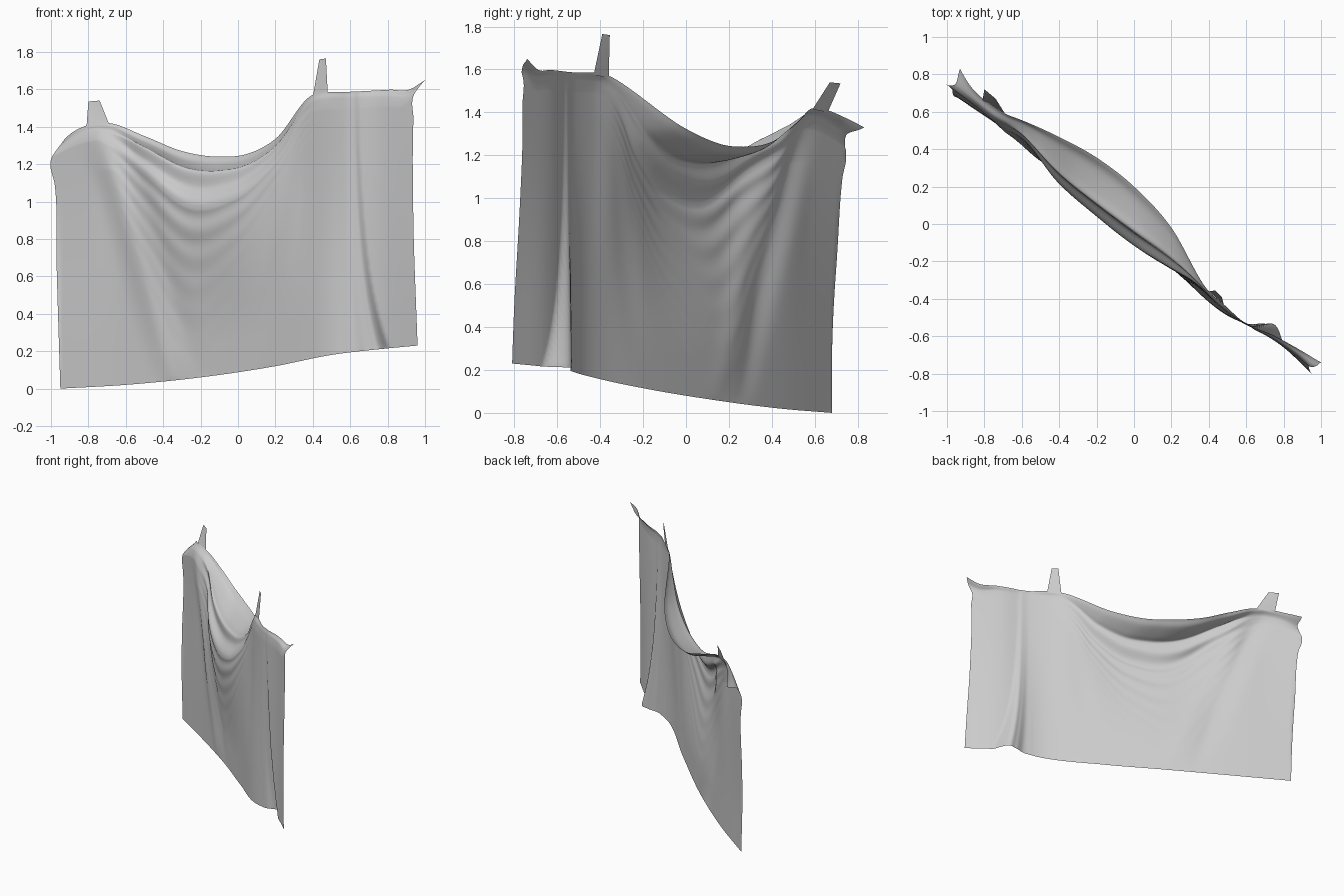
import bpy
import math
from mathutils import Vector

default_cube = bpy.data.objects.get("Cube")
if default_cube:
    bpy.data.objects.remove(default_cube, do_unlink=True)

COLUMNS, ROWS = 180, 140


def make_material(name, color):
    material = bpy.data.materials.new(name)
    material.use_nodes = True
    material.diffuse_color = color
    material.node_tree.nodes["Principled BSDF"].inputs["Base Color"].default_value = color
    return material


def curve(points, x):
    """Smooth curve through a few (position, value) points."""
    if x <= points[0][0]:
        return points[0][1]
    if x >= points[-1][0]:
        return points[-1][1]

    def chord(k):
        (xa, ya), (xb, yb) = points[k], points[k + 1]
        return (yb - ya) / (xb - xa)

    def slope(k):
        if k == 0:
            return chord(0)
        if k == len(points) - 1:
            return chord(k - 1)
        before = points[k][0] - points[k - 1][0]
        after = points[k + 1][0] - points[k][0]
        return (chord(k - 1) * after + chord(k) * before) / (before + after)

    i = max(k for k in range(len(points) - 1) if points[k][0] <= x)
    (xa, ya), (xb, yb) = points[i], points[i + 1]
    width = xb - xa
    t = (x - xa) / width
    rise = t * t * (3 - 2 * t)
    return (ya + (yb - ya) * rise
            + slope(i) * width * t * (1 - t) ** 2
            - slope(i + 1) * width * t * t * (1 - t))


def bell(value, width):
    return math.exp(-(value / width) ** 2)


def ease(value):
    t = max(0, min(1, value))
    return t * t * (3 - 2 * t)


# Height of the upper and lower hems along the cloth
TOP_HEIGHT = [(-.96, 1.33), (-.9, 1.37), (-.8, 1.41), (-.7, 1.42), (-.5, 1.35), (-.3, 1.27),
              (-.1, 1.24), (.05, 1.255), (.2, 1.335), (.4, 1.57), (.44, 1.58), (.6, 1.587),
              (.8, 1.598), (.9, 1.606), (.945, 1.65)]
HEM_HEIGHT = [(-.95, 0), (-.6, .02), (-.2, .06), (.2, .12), (.5, .18), (.8, .215), (.96, .23)]

# Plan of the upper hem, the belly of the drape and the lower hem
TOP_PLAN = [(-.96, .83), (-.88, .73), (-.8, .66), (-.69, .59), (-.6, .555), (-.4, .465), (-.2, .355),
            (0, .2), (.2, -.02), (.4, -.36), (.48, -.43), (.58, -.52), (.75, -.6), (.9, -.7), (.945, -.74)]
BELLY_PLAN = [(-1, .745), (-.8, .595), (-.6, .45), (-.4, .21), (-.2, .03), (0, -.12), (.2, -.24),
              (.35, -.33), (.45, -.43), (.58, -.53), (.75, -.62), (.95, -.77)]
HEM_PLAN = [(-.95, .68), (-.6, .44), (-.2, .13), (.15, -.18), (.5, -.49), (.58, -.53),
            (.8, -.66), (.96, -.81)]

# Share of the upper hem's plan at each depth, and depth of the swags along the cloth
COWL = [(0, 1), (.04, .8), (.08, .46), (.11, .32), (.15, .23), (.21, .12), (.3, 0)]
GATHER = [(-.75, .3), (-.5, .7), (-.25, 1), (0, .75), (.2, .45), (.4, .3)]

# Sideways pull of both ends
LEFT_PULL = [(0, .03), (.08, -.04), (.18, -.02), (.5, -.01), (1, .01)]
RIGHT_PULL = [(0, .055), (.025, .025), (.05, 0), (.15, -.007), (.5, -.008), (1, .015)]
LOOSE_FOLD = [(.54, 0), (.62, .012), (.7, .06), (.775, .07), (.805, 0)]


def cloth_point(u, v):
    base = -.96 + 1.905 * u
    x = base + curve(RIGHT_PULL, v) * u ** 22 + curve(LEFT_PULL, v) * (1 - u) ** 22
    top, hem = curve(TOP_HEIGHT, base), curve(HEM_HEIGHT, x)
    z = top + (hem - top) * v
    depth = top - z

    # Swags hang between the two tabs and gather towards them
    swag = min(1, 2.5 * max(0, 1 - ((x + .14) / .54) ** 2))
    gather = curve(GATHER, x)
    spread = depth / gather

    belly = curve(BELLY_PLAN, x)
    y = belly
    y += (curve(TOP_PLAN, base) - belly) * curve(COWL, spread)
    y += (curve(HEM_PLAN, x) - belly) * ease((v - .1) / .75)
    y += .032 * swag * gather * math.sin(spread * 42) * math.exp(-spread * 4.5) * min(1, spread * 9)

    # Long folds falling from the tabs
    fall = min(1, depth * 4) * (1 - v) ** .6
    y -= .034 * fall * bell(x + .76 - .32 * depth, .065)
    y += .02 * fall * bell(x + .61 - .34 * depth, .065)
    y -= .012 * fall * bell(x - .4 + .2 * depth, .08)

    # Loose fold near the free end, narrowing and fading as it rises
    fade = math.exp(-2.2 * max(0, z - .22))
    across = .56 + (x - .56) * .24 / (.07 + .17 * fade)
    y += curve(LOOSE_FOLD, across) * fade

    # Rolled lip of the cowl
    z += .024 * gather * swag * bell(spread - .115, .026)
    return x, y, z


def add_sheet(name, point, columns, rows, material):
    vertices = [point(i / columns, (j / rows) ** 1.5)
                for j in range(rows + 1) for i in range(columns + 1)]
    stride = columns + 1
    faces = []
    for j in range(rows):
        for i in range(columns):
            a = j * stride + i
            faces.append((a, a + stride, a + stride + 1, a + 1))
    mesh = bpy.data.meshes.new(name)
    mesh.from_pydata(vertices, [], faces)
    mesh.materials.append(material)
    mesh.shade_smooth()
    sheet = bpy.data.objects.new(name, mesh)
    bpy.context.collection.objects.link(sheet)


def add_tab(name, base_a, base_b, tip_a, tip_b, material):
    def point(u, v):
        base = Vector(base_a).lerp(Vector(base_b), u)
        return Vector(tip_a).lerp(Vector(tip_b), u).lerp(base, v)
    add_sheet(name, point, 4, 6, material)


cloth_grey = make_material("cloth grey", (.6, .6, .6, 1))

# Draped cloth
add_sheet("draped_cloth", cloth_point, COLUMNS, ROWS, cloth_grey)

# Hanging tabs
add_tab("high_tab", (.4, -.36, 1.56), (.48, -.43, 1.575),
        (.435, -.355, 1.76), (.47, -.39, 1.765), cloth_grey)
add_tab("low_tab", (-.81, .66, 1.4), (-.69, .59, 1.415),
        (-.8, .72, 1.535), (-.74, .67, 1.54), cloth_grey)
